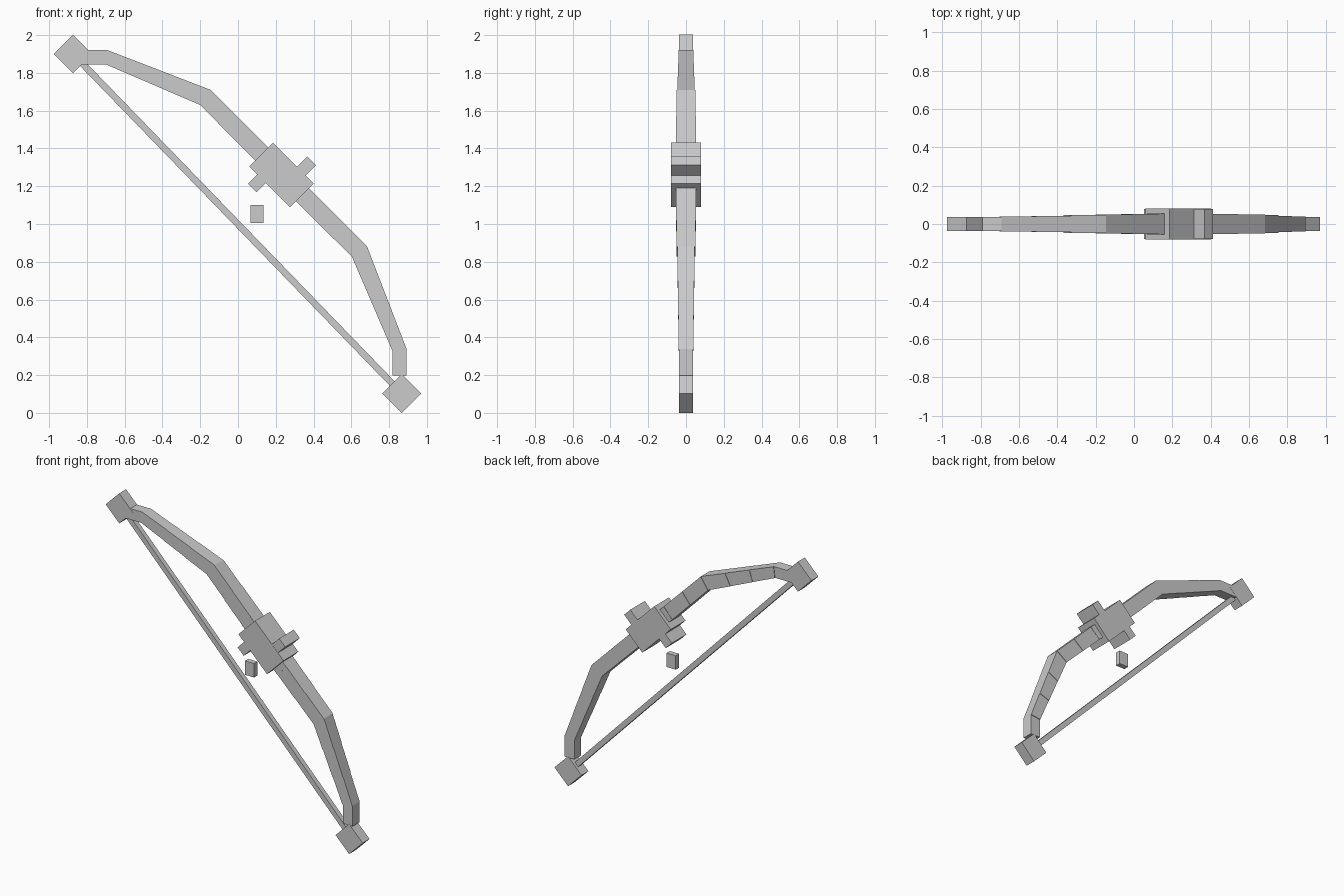
import bpy
import math
from mathutils import Vector

cube = bpy.data.objects.get("Cube")
if cube:
    bpy.data.objects.remove(cube, do_unlink=True)

grey = bpy.data.materials.new("plain_grey")
grey.use_nodes = True
COLOUR = (0.6, 0.6, 0.6, 1)
grey.diffuse_color = COLOUR
grey.node_tree.nodes["Principled BSDF"].inputs["Base Color"].default_value = COLOUR


def prism(name, outline, depth):
    """Extrude an x-z outline evenly to both sides of y = 0."""
    n = len(outline)
    verts = [(p[0], y, p[1]) for y in (-depth, depth) for p in outline]
    faces = [tuple(range(n)), tuple(reversed(range(n, 2 * n)))]
    faces += [(i, i + n, (i + 1) % n + n, (i + 1) % n) for i in range(n)]
    # make the winding face outwards whichever way the outline runs
    area = sum(outline[i][0] * outline[(i + 1) % n][1]
               - outline[(i + 1) % n][0] * outline[i][1] for i in range(n))
    if area < 0:
        faces = [f[::-1] for f in faces]
    mesh = bpy.data.meshes.new(name)
    mesh.from_pydata(verts, [], faces)
    mesh.materials.append(grey)
    obj = bpy.data.objects.new(name, mesh)
    bpy.context.collection.objects.link(obj)
    return obj


def bar(name, centre, length, width, depth, angle=-45):
    """Rectangular block whose length runs at an angle in the x-z plane."""
    a = math.radians(angle)
    along = Vector((math.cos(a), math.sin(a))) * length / 2
    across = Vector((-math.sin(a), math.cos(a))) * width / 2
    c = Vector(centre)
    return prism(name, [c - along - across, c + along - across,
                        c + along + across, c - along + across], depth)


# Limb: outer and inner edge at each bend, pieces per stretch, stepped depths
BENDS = [((0.27, 1.295), (0.20, 1.225)),
         ((-0.145, 1.71), (-0.20, 1.63)),
         ((-0.69, 1.92), (-0.70, 1.845)),
         ((-0.83, 1.92), (-0.83, 1.845))]
PIECES = (3, 3, 1)
DEPTHS = iter((0.054, 0.052, 0.049, 0.046, 0.043, 0.040, 0.036))
AXIS = 1.027


def mirrored(p):
    return Vector((p[1] - AXIS, p[0] + AXIS))


number = 0
for start, end, count in zip(BENDS, BENDS[1:], PIECES):
    (o0, i0), (o1, i1) = [[Vector(p) for p in pair] for pair in (start, end)]
    for k in range(count):
        number += 1
        t, u = k / count, (k + 1) / count
        shape = [o0.lerp(o1, t), o0.lerp(o1, u), i0.lerp(i1, u), i0.lerp(i1, t)]
        depth = next(DEPTHS)
        prism(f"upper_limb_{number}", shape, depth)
        prism(f"lower_limb_{number}", [mirrored(p) for p in shape], depth)

# Grip with two offset side tabs
bar("grip", (0.23, 1.26), 0.305, 0.177, 0.08)
bar("outer_tab", (0.335, 1.28), 0.155, 0.065, 0.079, 45)
bar("inner_tab", (0.13, 1.245), 0.155, 0.065, 0.079, 45)

# Tips, string and the small block between grip and string
TOP, BOTTOM = Vector((-0.873, 1.9)), Vector((0.867, 0.103))
for name, point in (("upper_tip", TOP), ("lower_tip", BOTTOM)):
    bar(name, point, 0.145, 0.145, 0.037)
span = BOTTOM - TOP
bar("string", (TOP + BOTTOM) / 2, span.length, 0.035, 0.017,
    math.degrees(math.atan2(span.y, span.x)))
bar("nock_block", (0.1, 1.053), 0.07, 0.095, 0.018, 0)
